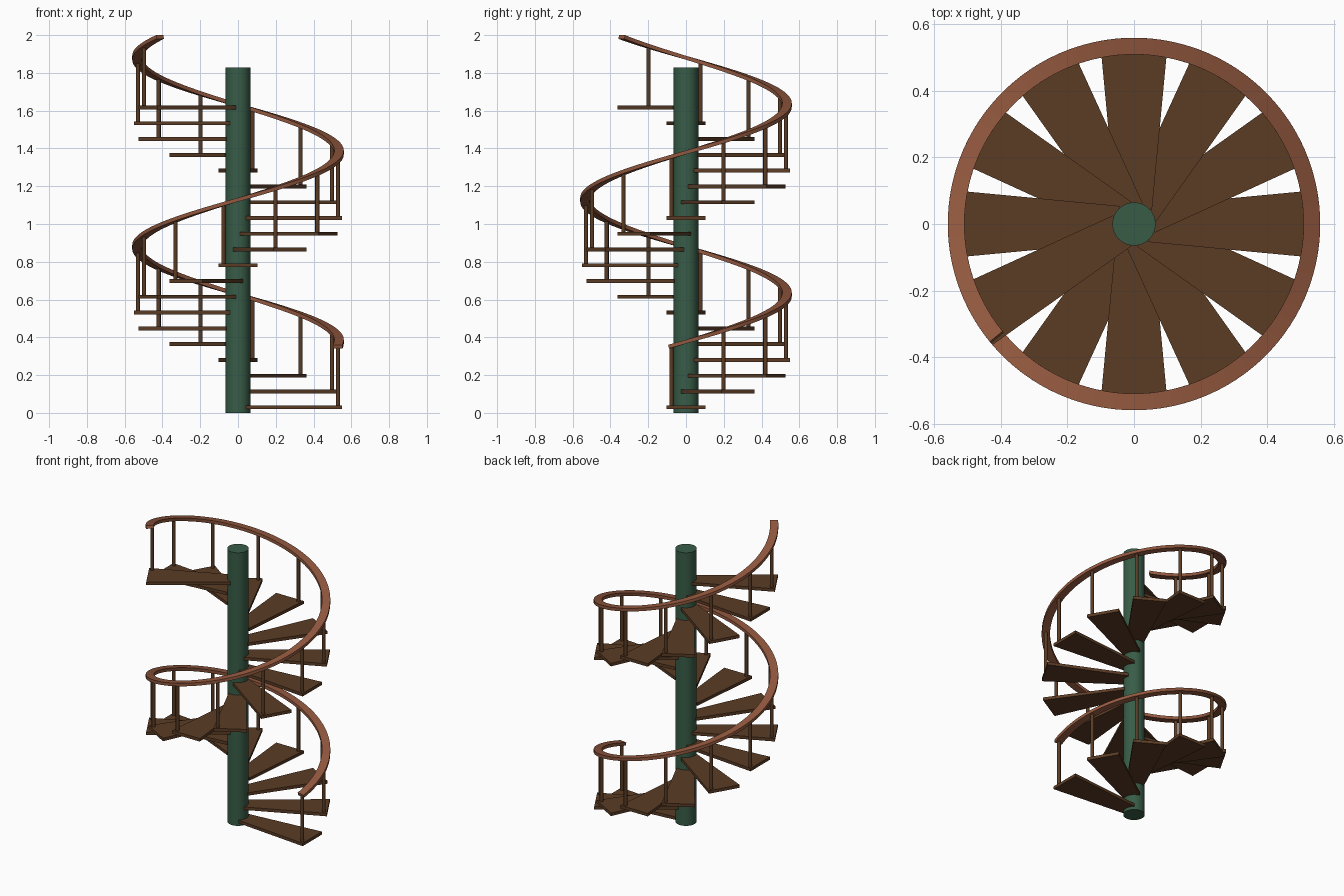
import bpy, bmesh, math
from mathutils import Vector, Matrix

if "Cube" in bpy.data.objects:
    bpy.data.objects.remove(bpy.data.objects["Cube"])

STEPS = 20
TURN = math.radians(30)      # rotation per step
RISE = 0.0835                # height per step
FIRST_Z = 0.03               # middle of the lowest tread
RAIL_Z = 0.377               # rail height above angle zero
RAIL_R = 0.535
POST_OFFSET = math.radians(-8.3)


def material(name, rgb):
    m = bpy.data.materials.new(name)
    m.diffuse_color = (*rgb, 1)
    m.use_nodes = True
    m.node_tree.nodes["Principled BSDF"].inputs["Base Color"].default_value = m.diffuse_color
    return m


GREEN = material("dark green paint", (0.04, 0.108, 0.064))
WOOD = material("dark wood", (0.105, 0.045, 0.018))
RAIL = material("red brown wood", (0.29, 0.098, 0.049))


def add_object(name, bm, mat, smooth=False):
    bmesh.ops.recalc_face_normals(bm, faces=bm.faces)
    me = bpy.data.meshes.new(name)
    bm.to_mesh(me)
    bm.free()
    me.materials.append(mat)
    ob = bpy.data.objects.new(name, me)
    bpy.context.collection.objects.link(ob)
    if smooth:
        bpy.ops.object.select_all(action='DESELECT')
        ob.select_set(True)
        bpy.context.view_layer.objects.active = ob
        bpy.ops.object.shade_smooth_by_angle(angle=math.radians(35))
    return ob


def cylinder(name, radius, x, y, z0, z1, sides, mat):
    bm = bmesh.new()
    bmesh.ops.create_cone(bm, cap_ends=True, segments=sides, radius1=radius,
                          radius2=radius, depth=z1 - z0,
                          matrix=Matrix.Translation((x, y, (z0 + z1) / 2)))
    return add_object(name, bm, mat, smooth=True)


def rail_height(angle):
    return RAIL_Z + RISE * angle / TURN


def tread(index):
    # tapered plank, narrow at the column and wide at the rim
    bm = bmesh.new()
    outline = [(0.042, -0.054), (0.55, -0.102), (0.55, 0.102), (0.042, 0.054)]
    face = bm.faces.new([bm.verts.new((x, y, -0.01)) for x, y in outline])
    new = bmesh.ops.extrude_face_region(bm, geom=[face])["geom"]
    bmesh.ops.translate(bm, vec=(0, 0, 0.02),
                        verts=[v for v in new if isinstance(v, bmesh.types.BMVert)])
    ob = add_object(f"tread_{index + 1}", bm, WOOD)
    ob.location.z = FIRST_Z + index * RISE
    ob.rotation_euler.z = index * TURN


def handrail():
    # flat rectangular section swept square to the helix
    start, end, count = math.radians(-9.5), math.radians(579.5), 196
    bm = bmesh.new()
    rings = []
    for i in range(count + 1):
        a = start + (end - start) * i / count
        out = Vector((math.cos(a), math.sin(a), 0))
        along = Vector((-math.sin(a) * RAIL_R, math.cos(a) * RAIL_R, RISE / TURN)).normalized()
        up = out.cross(along)
        centre = out * RAIL_R + Vector((0, 0, rail_height(a)))
        rings.append([bm.verts.new(centre + out * s * 0.025 + up * t * 0.01)
                      for s, t in ((-1, -1), (1, -1), (1, 1), (-1, 1))])
    for r, q in zip(rings, rings[1:]):
        for k in range(4):
            j = (k + 1) % 4
            bm.faces.new((r[k], r[j], q[j], q[k]))
    bm.faces.new(rings[0])
    bm.faces.new(rings[-1])
    add_object("handrail", bm, RAIL, smooth=True)


# central column
cylinder("column", 0.065, 0, 0, 0, 1.828, 32, GREEN)

# treads, each with one baluster up to the rail
for i in range(STEPS):
    tread(i)
    a = i * TURN + POST_OFFSET
    cylinder(f"baluster_{i + 1}", 0.011, RAIL_R * math.cos(a), RAIL_R * math.sin(a),
             FIRST_Z + i * RISE, rail_height(a), 12, WOOD)

handrail()
